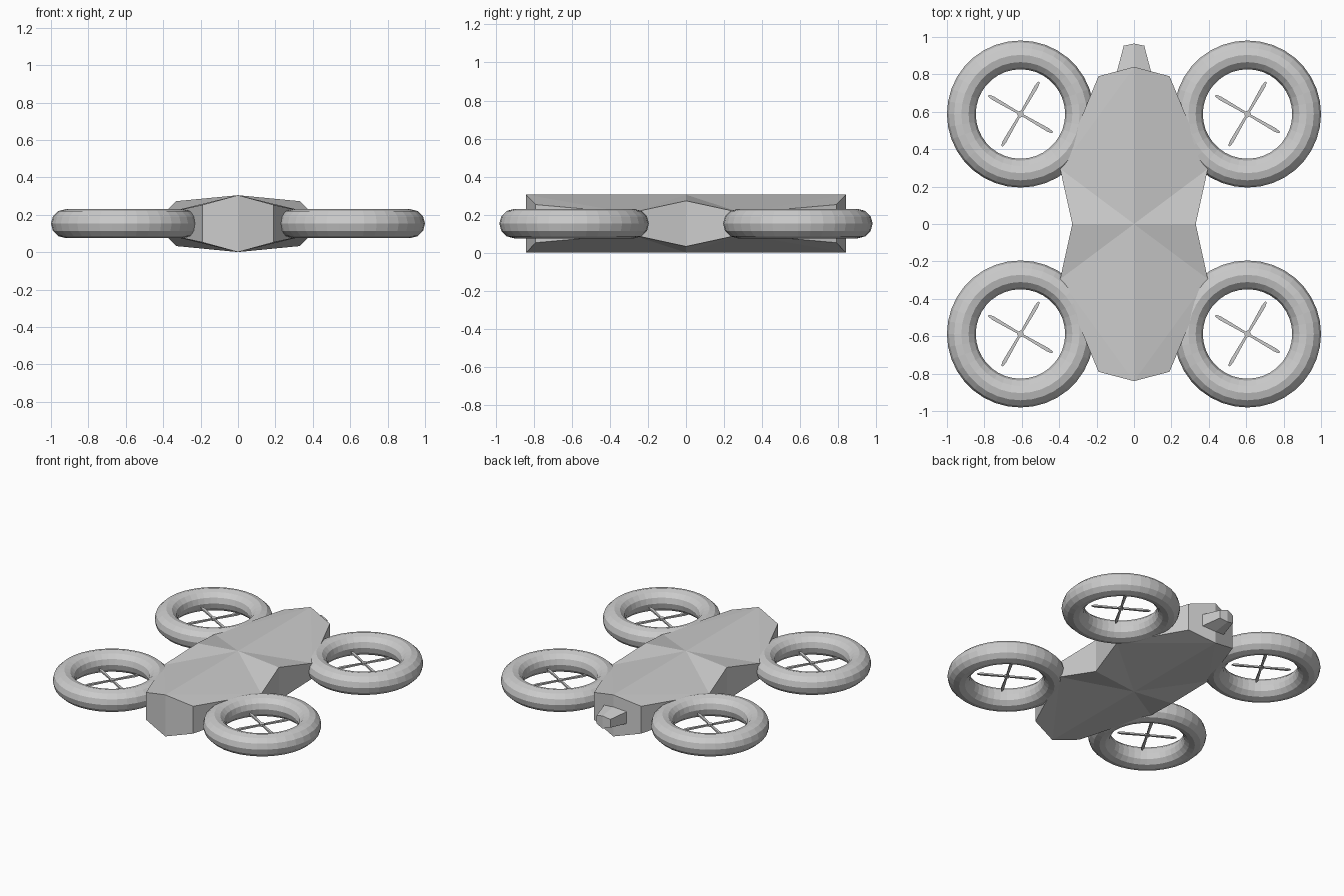
import bpy, bmesh, math
from mathutils import Matrix

if "Cube" in bpy.data.objects:
    bpy.data.objects.remove(bpy.data.objects["Cube"])

ZC = 0.153  # mid height of the whole craft

grey = bpy.data.materials.new("plain_grey")
grey.diffuse_color = (0.6, 0.6, 0.6, 1)
grey.use_nodes = True
grey.node_tree.nodes["Principled BSDF"].inputs["Base Color"].default_value = grey.diffuse_color


def make(name, bm):
    bmesh.ops.recalc_face_normals(bm, faces=bm.faces)
    me = bpy.data.meshes.new(name)
    bm.to_mesh(me)
    bm.free()
    me.materials.append(grey)
    ob = bpy.data.objects.new(name, me)
    bpy.context.collection.objects.link(ob)
    return ob


# Body: faceted hull, outline points are (x, y, half height)
half = [(0.19, 0.79, 0.10), (0.395, 0.295, 0.056), (0.33, 0, 0.12),
        (0.395, -0.295, 0.056), (0.19, -0.79, 0.10)]
outline = [(0, 0.84, 0.152)] + half + [(0, -0.84, 0.152)]
outline += [(-x, y, h) for x, y, h in reversed(half)]
bm = bmesh.new()
rings = []
for s in (1, -1):
    v = [bm.verts.new((x, y, ZC + s * h)) for x, y, h in outline]
    mid = bm.verts.new((0, 0, ZC + s * 0.152))
    rings.append(v)
    for end, step in ((0, 1), (0, -1), (6, 1), (6, -1)):
        a, b, c = (v[(end + step * k) % 12] for k in (1, 2, 3))
        bm.faces.new((v[end], a, b))
        bm.faces.new((v[end], b, mid))
        bm.faces.new((mid, b, c))
top, bot = rings
for i in range(12):
    j = (i + 1) % 12
    bm.faces.new((top[i], top[j], bot[j], bot[i]))
make("body", bm)

# Tail: tapered six-sided stub at the back
bm = bmesh.new()
loops = []
for y, w, side, ridge, bulge in ((0.80, 0.095, 0.045, 0.07, 0),
                                 (0.953, 0.055, 0.03, 0.046, 0.012)):
    pts = [(0, ridge), (w, side), (w, -side), (0, -ridge), (-w, -side), (-w, side)]
    loops.append([bm.verts.new((x, y + (bulge if x == 0 else 0), ZC + z))
                  for x, z in pts])
base, tip = loops
for i in range(6):
    j = (i + 1) % 6
    bm.faces.new((base[i], base[j], tip[j], tip[i]))
bm.faces.new(base)
bm.faces.new((tip[0], tip[1], tip[2], tip[3]))
bm.faces.new((tip[3], tip[4], tip[5], tip[0]))
make("tail_stub", bm)


def rotor(cx, cy, label):
    # Duct ring
    bpy.ops.mesh.primitive_torus_add(location=(cx, cy, ZC), major_radius=0.316,
                                     minor_radius=0.077, major_segments=36,
                                     minor_segments=12)
    ob = bpy.context.object
    ob.name = "duct_ring_" + label
    ob.data.materials.append(grey)
    # Four slim blades, wider towards the tip, around a small hub
    bm = bmesh.new()
    for k in range(4):
        spin = Matrix.Rotation(math.radians(60 + 90 * k), 4, 'Z')
        secs = []
        for r, w, h in ((0.0, 0.006, 0.005), (0.17, 0.010, 0.006), (0.198, 0.005, 0.003)):
            vs = [bm.verts.new((r, a * w, b * h))
                  for a, b in ((-1, -1), (1, -1), (1, 1), (-1, 1))]
            bmesh.ops.transform(bm, matrix=spin, verts=vs)
            secs.append(vs)
        for p, q in zip(secs, secs[1:]):
            for i in range(4):
                j = (i + 1) % 4
                bm.faces.new((p[i], p[j], q[j], q[i]))
        bm.faces.new(secs[-1])
    bmesh.ops.create_cone(bm, cap_ends=True, segments=8, radius1=0.018,
                          radius2=0.018, depth=0.016)
    make("propeller_" + label, bm).location = (cx, cy, ZC)


for sx, side in ((-1, "left"), (1, "right")):
    for sy, end in ((-1, "front"), (1, "back")):
        rotor(sx * 0.607, sy * 0.588, end + "_" + side)
